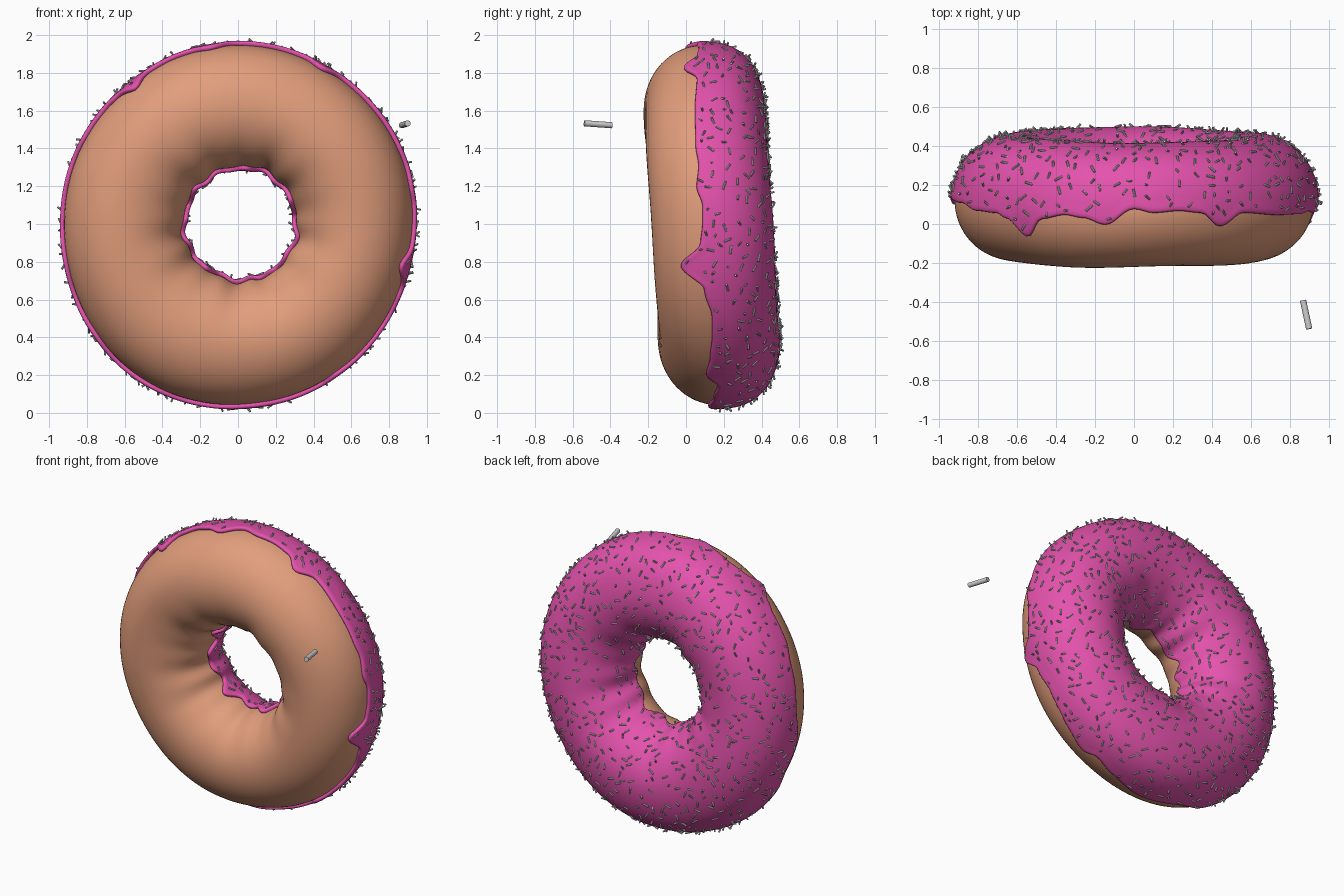
import bpy, bmesh, math, random
from math import sin, cos, pi
from mathutils import Vector, Matrix

if "Cube" in bpy.data.objects:
    bpy.data.objects.remove(bpy.data.objects["Cube"])

random.seed(4)
R, MINOR = 0.62, 0.31           # ring radius and tube radius
THICK = 0.021                   # icing thickness

# Icing edge round the outside: (angle in degrees, y of the edge)
EDGE = [(0, .09), (6, .09), (12, .06), (19, .07), (26, .055), (40, .05), (54, .06), (62, -.01),
        (69, .06), (76, .07), (84, .06), (90, .08), (99, 0), (106, .035), (112, .05), (120, .03),
        (127, -.06), (134, .03), (139, .06), (149, .07), (160, .11), (178, .13), (192, .10),
        (205, .14), (218, .11), (230, .15), (243, .13), (255, .17), (275, .12), (289, .15),
        (297, .17), (303, .11), (312, .13), (320, .14), (328, .14), (338, .10), (345.7, -.025),
        (354, .08), (360, .09)]


def mid_y(t):
    return 0.127 - 0.04 * sin(t)


def edge_y(t):
    a = math.degrees(t) % 360
    for (a0, y0), (a1, y1) in zip(EDGE, EDGE[1:]):
        if a <= a1:
            k = (1 - cos(pi * (a - a0) / (a1 - a0))) / 2
            return y0 + (y1 - y0) * k
    return EDGE[0][1]


def inner_y(t):
    return mid_y(t) - 0.02 + 0.025 * sin(7 * t + 1) + 0.02 * sin(12 * t)


def point(t, p, off=0.0):
    """Point on the lumpy ring: t goes round the ring, p round the tube."""
    w = max(0, -cos(p)) ** 1.5                       # folds towards the hole
    outer = max(0, cos(p))
    r = MINOR + off + 0.003 * sin(3 * t + 1) + 0.003 * sin(5 * t + 2 * sin(p))
    r += w * (0.006 * sin(9 * t + 0.5) + 0.005 * sin(14 * t + 2) - 0.014 * cos(t) + 0.005)
    r += 0.02 * max(0, sin(2 * p)) ** 2 * sin(t) ** 2 * outer   # fuller shoulder
    d = R + r * cos(p) + outer * (0.008 * sin(2 * t) + 0.014 * max(0, -sin(t)))
    d *= 1 + outer * (0.004 - 0.012 * cos(2 * t))
    return Vector((d * cos(t), mid_y(t) + r * sin(p), 1 + d * sin(t)))


def icing_range(t):
    lo = math.asin((edge_y(t) - mid_y(t)) / (MINOR + 0.01))
    hi = pi - math.asin((inner_y(t) - mid_y(t)) / (MINOR + 0.01))
    return lo, hi


def add_grid(name, rows, wrap, color):
    n, m = len(rows), len(rows[0])
    verts = [v for row in rows for v in row]
    faces = [(i * m + j, i * m + (j + 1) % m, (i + 1) % n * m + (j + 1) % m, (i + 1) % n * m + j)
             for i in range(n) for j in range(m if wrap else m - 1)]
    me = bpy.data.meshes.new(name)
    me.from_pydata(verts, [], faces)
    bm = bmesh.new()
    bm.from_mesh(me)
    bmesh.ops.recalc_face_normals(bm, faces=bm.faces)
    bm.to_mesh(me)
    bm.free()
    me.shade_smooth()
    mat = bpy.data.materials.new(name)
    mat.diffuse_color = color
    mat.use_nodes = True
    mat.node_tree.nodes["Principled BSDF"].inputs["Base Color"].default_value = mat.diffuse_color
    me.materials.append(mat)
    bpy.context.collection.objects.link(bpy.data.objects.new(name, me))


# Dough ring
N = 240
turns = [2 * pi * i / N for i in range(N)]
add_grid("dough", [[point(t, 2 * pi * j / 64) for j in range(64)] for t in turns],
         True, (0.76, 0.34, 0.2, 1))

# Icing: a coat over the back with rounded, wavy lips
LIP = [(0.02, -0.006), (0.0, 0.003), (-0.01, 0.011), (0.0, 0.019), (0.03, 0.023), (0.08, 0.023)]
rows = []
for t in turns:
    lo, hi = icing_range(t)
    row = [point(t, lo + a, o) for a, o in LIP]
    row += [point(t, lo + 0.14 + (hi - lo - 0.28) * j / 36, THICK) for j in range(37)]
    row += [point(t, hi - a, o) for a, o in reversed(LIP)]
    rows.append(row)
add_grid("icing", rows, False, (0.78, 0.085, 0.42, 1))


# Sprinkles: one loose in front, the rest scattered over the icing
def add_sprinkles(name, matrices, radius, sides):
    bm = bmesh.new()
    for m in matrices:
        bmesh.ops.create_cone(bm, cap_ends=True, segments=sides, radius1=radius,
                              radius2=radius, depth=0.15, matrix=m)
    me = bpy.data.meshes.new(name)
    bm.to_mesh(me)
    bm.free()
    ob = bpy.data.objects.new(name, me)
    bpy.context.collection.objects.link(ob)
    bpy.ops.object.select_all(action='DESELECT')
    ob.select_set(True)
    bpy.context.view_layer.objects.active = ob
    bpy.ops.object.shade_smooth_by_angle()


def aim(direction):
    return direction.to_track_quat('Z', 'Y').to_matrix().to_4x4()


add_sprinkles("loose_sprinkle", [Matrix.Translation((0.883, -0.465, 1.528))
                                 @ aim(Vector((0.03, -0.14, 0.01)))], 0.016, 16)

spots, mats = [], []
for _ in range(6000):
    t = random.uniform(0, 2 * pi)
    lo, hi = icing_range(t)
    p = random.uniform(-0.7, pi + 0.7)
    if not lo + 0.06 < p < hi - 0.06 or random.random() > (R + MINOR * cos(p)) / (R + MINOR):
        continue
    pos = point(t, p, THICK + 0.003)
    if any((pos - q).length < 0.042 for q in spots):
        continue
    spots.append(pos)
    out = Vector((cos(t) * cos(p), sin(p), sin(t) * cos(p)))
    along = Vector([random.gauss(0, 1) for _ in range(3)])
    along -= out * along.dot(out) * 0.2              # lean towards lying flat
    mats.append(Matrix.Translation(pos) @ aim(along)
                @ Matrix.Scale(random.uniform(0.24, 0.3), 4))
    if len(mats) == 750:
        break
add_sprinkles("sprinkles", mats, 0.02, 8)
